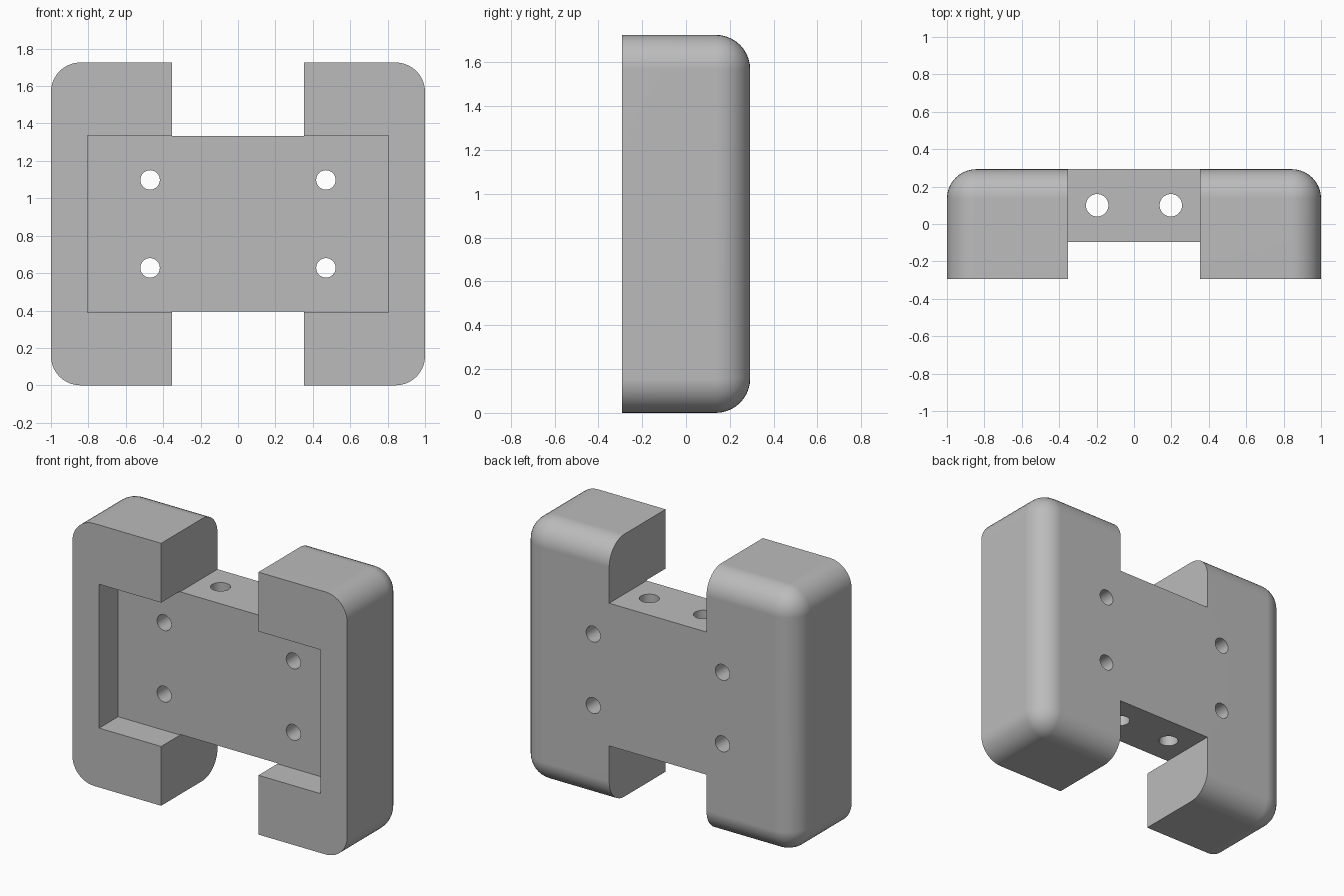
import bpy
import bmesh
import math
from mathutils import Matrix, Vector

cube = bpy.data.objects.get("Cube")
if cube:
    bpy.data.objects.remove(cube, do_unlink=True)

HEIGHT = 1.726
BACK = 0.293
RADIUS = 0.157
MID = HEIGHT / 2

grey = bpy.data.materials.new("plain grey")
grey.use_nodes = True
colour = (0.5, 0.5, 0.5, 1)
grey.diffuse_color = colour
grey.node_tree.nodes["Principled BSDF"].inputs["Base Color"].default_value = colour


def finish(bm, name):
    mesh = bpy.data.meshes.new(name)
    bm.to_mesh(mesh)
    bm.free()
    mesh.materials.append(grey)
    obj = bpy.data.objects.new(name, mesh)
    bpy.context.collection.objects.link(obj)
    return obj


def box_mesh(low, high):
    low, high = Vector(low), Vector(high)
    bm = bmesh.new()
    bmesh.ops.create_cube(bm, size=1, matrix=Matrix.Translation((low + high) / 2)
                          @ Matrix.Diagonal((*(high - low), 1)))
    return bm


def cylinder(name, centre, radius, rotation):
    bm = bmesh.new()
    bmesh.ops.create_cone(bm, cap_ends=True, segments=40, radius1=radius, radius2=radius,
                          depth=3, matrix=Matrix.Translation(centre) @ rotation)
    return finish(bm, name)


# Solid block: corners and back rim rounded, front rim left sharp
bm = box_mesh((-1, -BACK, 0), (1, BACK, HEIGHT))
rounded = [e for e in bm.edges if not all(v.co.y < 0 for v in e.verts)]
bmesh.ops.bevel(bm, geom=rounded, offset=RADIUS, offset_type='OFFSET',
                segments=10, profile=0.5, affect='EDGES')
body = finish(bm, "holder_body")

# Front pocket, then the top and bottom notches
cutters = [finish(box_mesh((-0.805, -1, MID - 0.473), (0.805, -0.096, MID + 0.473)),
                  "pocket_cutter")]
for name, low, high in (("top", MID + 0.469, 3), ("bottom", -1, MID - 0.469)):
    cutters.append(finish(box_mesh((-0.354, -1, low), (0.354, 1, high)), name + "_notch_cutter"))

# Four screw holes through the plate and two bores from top to bottom
sideways = Matrix.Rotation(math.pi / 2, 4, 'X')
for side in (-1, 1):
    for level in (-1, 1):
        cutters.append(cylinder("screw_hole_cutter", (side * 0.47, 0, MID + level * 0.235),
                                0.052, sideways))
    cutters.append(cylinder("bore_cutter", (side * 0.197, 0.1, MID), 0.06, Matrix()))

bpy.context.view_layer.objects.active = body
body.select_set(True)
for cutter in cutters:
    cut = body.modifiers.new("cut", 'BOOLEAN')
    cut.operation = 'DIFFERENCE'
    cut.solver = 'EXACT'
    cut.object = cutter
    bpy.ops.object.modifier_apply(modifier=cut.name)
    bpy.data.objects.remove(cutter, do_unlink=True)

# Smooth rounded surfaces, crisp flat faces
bpy.ops.object.shade_smooth_by_angle(angle=math.radians(30))
weighted = body.modifiers.new("flat faces", 'WEIGHTED_NORMAL')
weighted.keep_sharp = True
